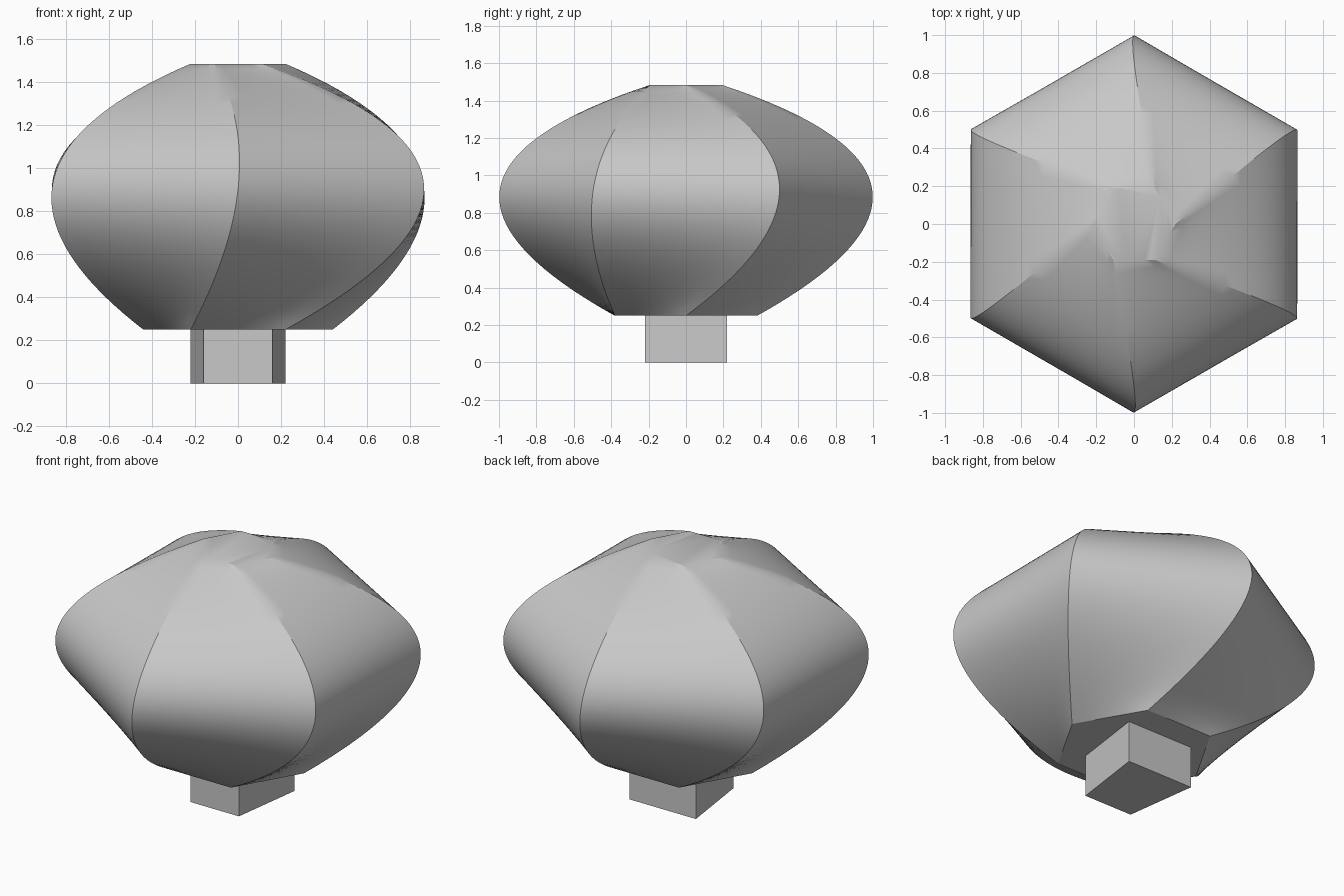
import bpy, bmesh
from math import sin, cos, radians
from mathutils import Vector

cube = bpy.data.objects.get("Cube")
if cube:
    bpy.data.objects.remove(cube, do_unlink=True)

grey = bpy.data.materials.new("plain grey")
grey.use_nodes = True
grey.diffuse_color = (0.58, 0.58, 0.58, 1)
grey.node_tree.nodes["Principled BSDF"].inputs["Base Color"].default_value = grey.diffuse_color


def finish(bm, name):
    bmesh.ops.recalc_face_normals(bm, faces=bm.faces)
    mesh = bpy.data.meshes.new(name)
    bm.to_mesh(mesh)
    bm.free()
    mesh.materials.append(grey)
    obj = bpy.data.objects.new(name, mesh)
    bpy.context.collection.objects.link(obj)
    return obj


def polar(radius, degrees, z):
    a = radians(degrees)
    return Vector((radius * cos(a), radius * sin(a), z))


# Hexagon sections: radius, twist and height
SECTIONS = [(0.44, 0, 0.25), (0.998, 30, 0.9), (0.22, 0, 1.484)]
STEPS, ACROSS = 40, 8


def rib_point(side, t):
    """Quadratic curve through one corner of all three sections."""
    a, b, c = [polar(r, 60 * side + twist, z) for r, twist, z in SECTIONS]
    m = (b - a).length / ((b - a).length + (c - b).length)
    return (a * ((t - m) * (t - 1) / m)
            + b * (t * (t - 1) / (m * (m - 1)))
            + c * (t * (t - m) / (1 - m)))


# Body: loft of twisted hexagons
bm = bmesh.new()
rings = []
for i in range(STEPS + 1):
    corners = [rib_point(s, i / STEPS) for s in range(6)]
    rings.append([bm.verts.new(corners[s].lerp(corners[(s + 1) % 6], k / ACROSS))
                  for s in range(6) for k in range(ACROSS)])
for low, high in zip(rings, rings[1:]):
    for k in range(len(low)):
        n = (k + 1) % len(low)
        bm.faces.new((low[k], low[n], high[n], high[k]))
bm.faces.new(rings[0])
bm.faces.new(rings[-1])
body = finish(bm, "body")
bpy.ops.object.select_all(action='DESELECT')
body.select_set(True)
bpy.context.view_layer.objects.active = body
bpy.ops.object.shade_smooth_by_angle(angle=radians(30))

# Foot: short block, narrower at the front
bm = bmesh.new()
outline = [(-0.16, -0.22), (0.16, -0.22), (0.22, 0.22), (-0.22, 0.22)]
base = bm.faces.new([bm.verts.new((x, y, 0)) for x, y in outline])
top = bmesh.ops.extrude_face_region(bm, geom=[base], use_keep_orig=True)
bmesh.ops.translate(bm, vec=(0, 0, 0.25),
                    verts=[g for g in top["geom"] if isinstance(g, bmesh.types.BMVert)])
finish(bm, "foot")
